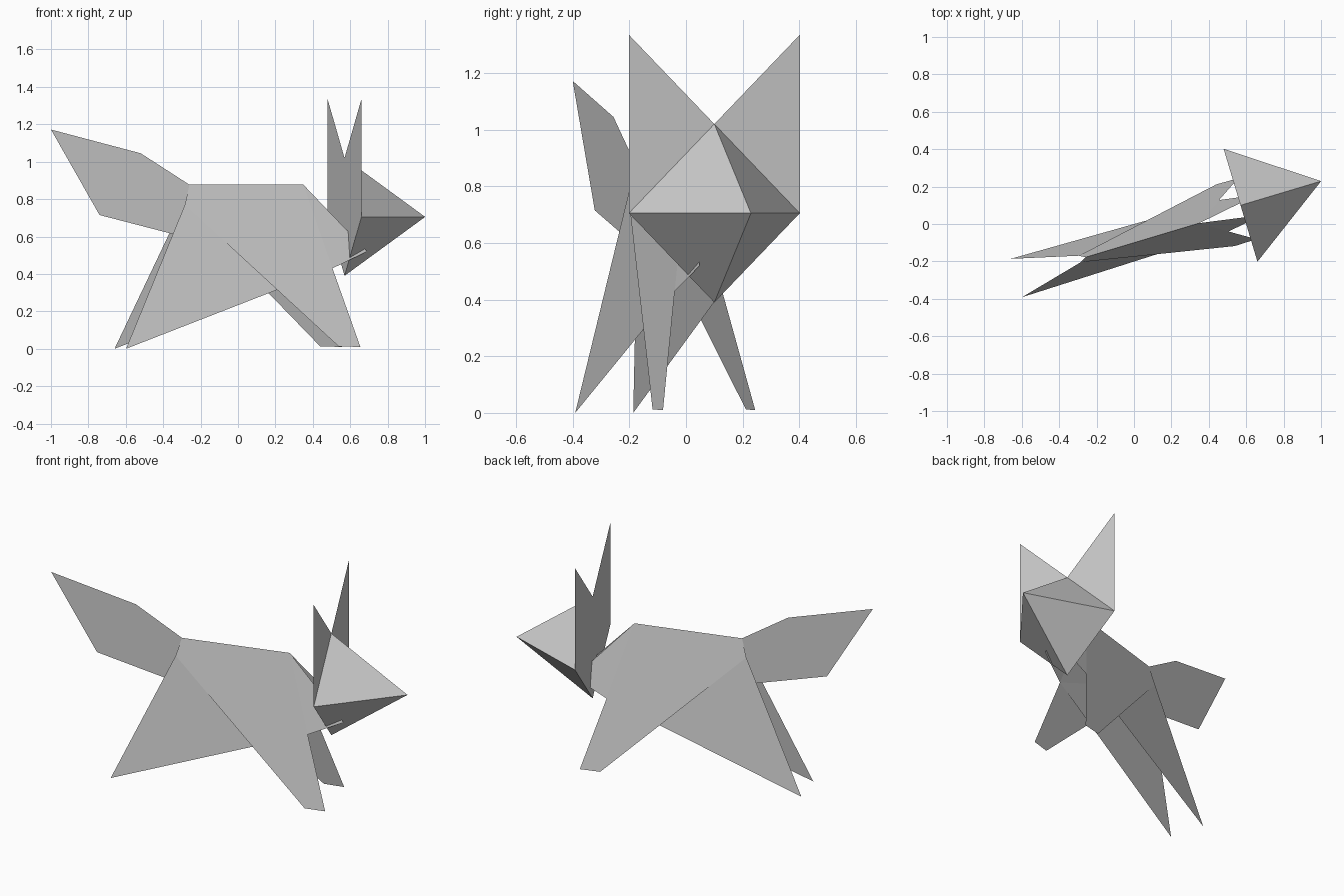
import bpy
from math import atan, cos, sin

if "Cube" in bpy.data.objects:
    bpy.data.objects.remove(bpy.data.objects["Cube"])

# The folded-paper animal is symmetric about a plane turned around z
ANGLE = atan(0.3)
ORIGIN_Y = -0.10


def sheet(name, faces, mirror=True, shift=0.0):
    """Flat paper panels in body coordinates (along, sideways, up)."""
    verts, polys = [], []
    for f in faces:
        for p in f:
            if p not in verts:
                verts.append(p)
        polys.append([verts.index(p) for p in f])
    me = bpy.data.meshes.new(name)
    me.from_pydata(verts, [], polys)
    ob = bpy.data.objects.new(name, me)
    bpy.context.collection.objects.link(ob)
    ob.rotation_euler.z = ANGLE
    ob.location = (-shift * sin(ANGLE), ORIGIN_Y + shift * cos(ANGLE), 0)
    if mirror:
        m = ob.modifiers.new("Mirror", 'MIRROR')
        m.use_axis = (False, True, False)
    return ob


# Key fold points, near (-y) half
shoulder = (0.365, 0, 0.877)
rump = (-0.271, 0, 0.877)
hip = (-0.302, -0.018, 0.77)
chest = (0.501, -0.0875, 0.43)

# Body sides running down into the front legs
sheet("body_and_front_legs", [[
    shoulder, rump, hip, (0.511, -0.172, 0.012), (0.632, -0.170, 0.01), chest]])

# Hind legs
sheet("hind_legs", [[hip, (-0.657, -0.107, 0.0), chest]])

# Neck flaps reaching into the head
sheet("neck", [[shoulder, chest, (0.704, -0.056, 0.52)]])

# Tail, a single flat sheet
sheet("tail", [[rump, (-0.543, 0, 1.045), (-1.044, 0, 1.172),
                (-0.773, 0, 0.715), (-0.23, 0, 0.58)]], mirror=False)

# Head pyramid with upright ears in the plane of its back
back, eye, half = 0.603, 0.705, 0.315
nose = (1.053, 0, eye)
top = (back, 0, eye + half)
bottom = (back, 0, eye - half)
cheek = (back, -half, eye)
ear_tip = (back, -half, eye + 2 * half)
sheet("head", [[nose, top, cheek], [nose, cheek, bottom], [top, bottom, cheek]], shift=0.028)
sheet("ears", [[cheek, top, ear_tip]], shift=0.028)
